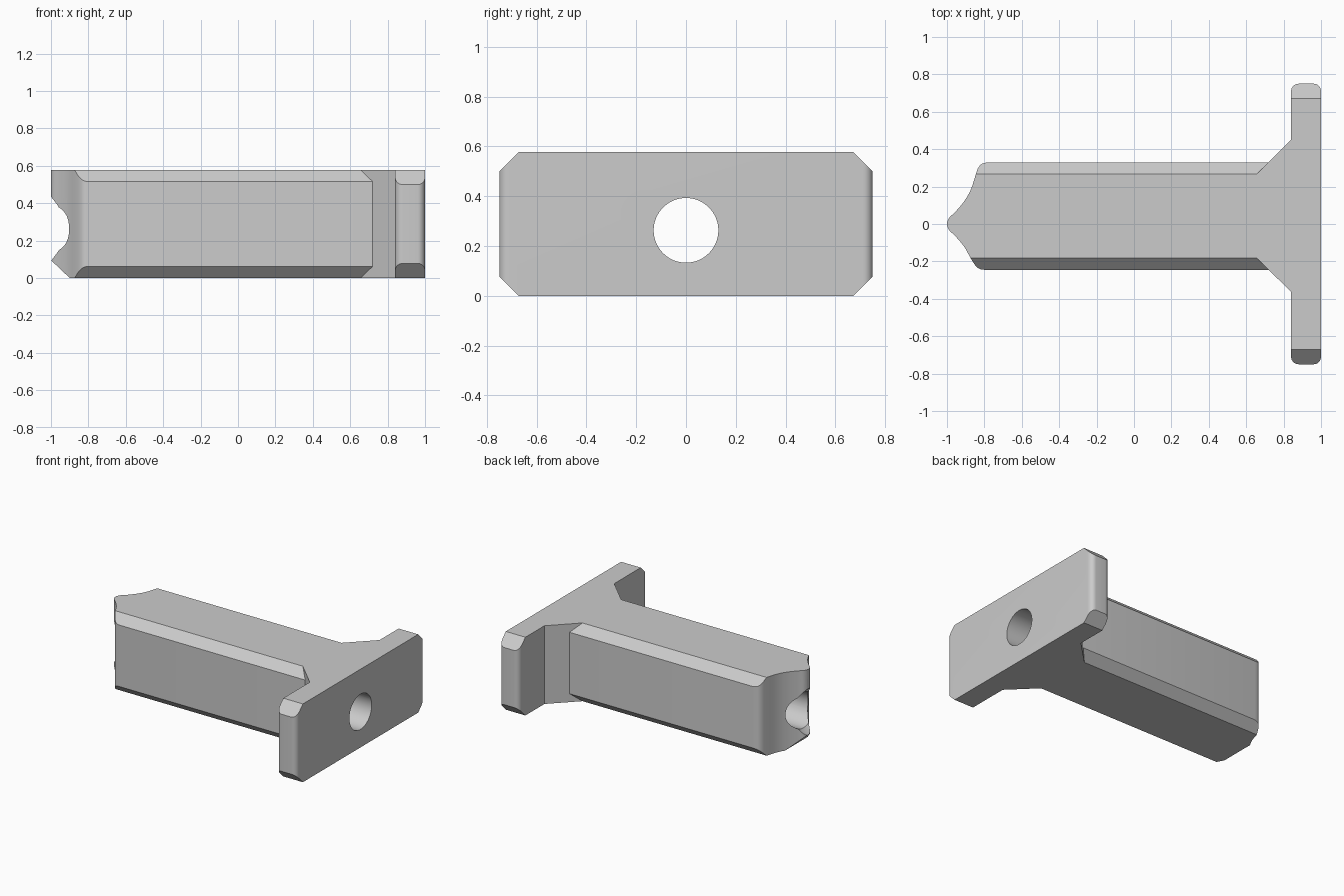
import bpy
import bmesh
from math import cos, sin, pi
from mathutils import Matrix, Vector

cube = bpy.data.objects.get("Cube")
if cube:
    bpy.data.objects.remove(cube)

HEIGHT = 0.577
HOLE_Z = 0.263
HOLE_R = 0.13

grey = bpy.data.materials.new("plain grey")
grey.use_nodes = True
colour = (0.6, 0.6, 0.6, 1)
grey.diffuse_color = colour
grey.node_tree.nodes["Principled BSDF"].inputs["Base Color"].default_value = colour


def finish(name, bm):
    bmesh.ops.recalc_face_normals(bm, faces=bm.faces)
    mesh = bpy.data.meshes.new(name)
    bm.to_mesh(mesh)
    bm.free()
    mesh.materials.append(grey)
    obj = bpy.data.objects.new(name, mesh)
    bpy.context.collection.objects.link(obj)
    return obj


def prism(name, outline, axis, low, high):
    """Extrude a closed 2D outline along x (outline in yz), y (xz) or z (xy)."""
    place = {"x": lambda a, b, t: (t, a, b),
             "y": lambda a, b, t: (a, t, b),
             "z": lambda a, b, t: (a, b, t)}[axis]
    bm = bmesh.new()
    face = bm.faces.new([bm.verts.new(place(a, b, low)) for a, b in outline])
    new = bmesh.ops.extrude_face_region(bm, geom=[face])["geom"]
    shift = Vector(place(0, 0, high - low))
    bmesh.ops.translate(bm, vec=shift, verts=[v for v in new if isinstance(v, bmesh.types.BMVert)])
    return finish(name, bm)


def cone_along_x(name, r_low, r_high, low, high):
    bm = bmesh.new()
    turn = Matrix.Translation(((low + high) / 2, 0, HOLE_Z)) @ Matrix.Rotation(pi / 2, 4, "Y")
    bmesh.ops.create_cone(bm, cap_ends=True, segments=64, radius1=r_low,
                          radius2=r_high, depth=high - low, matrix=turn)
    return finish(name, bm)


def combine(obj, other, operation):
    mod = obj.modifiers.new(operation.lower(), "BOOLEAN")
    mod.operation = operation
    mod.solver = "EXACT"
    mod.object = other
    bpy.context.view_layer.objects.active = obj
    bpy.ops.object.modifier_apply(modifier=mod.name)
    bpy.data.objects.remove(other)


def chamfer_profile(y_low, y_high, c):
    """Flat top and bottom with 45 degree flanks that cut the long edges."""
    h = HEIGHT / 2
    return [(y_low + c, 0), (y_high - c, 0), (y_high - c + h, h),
            (y_high - c, HEIGHT), (y_low + c, HEIGHT), (y_low + c - h, h)]


def arc(cx, cy, r, start, end, steps=8):
    return [(cx + r * cos(start + (end - start) * i / steps),
             cy + r * sin(start + (end - start) * i / steps)) for i in range(steps + 1)]


def smooth_path(points, steps=4):
    """Catmull-Rom curve through the points."""
    pts = [Vector(p) for p in points]
    pts = [2 * pts[0] - pts[1]] + pts + [2 * pts[-1] - pts[-2]]
    out = []
    for a, b, c, d in zip(pts, pts[1:], pts[2:], pts[3:]):
        for i in range(steps):
            t = i / steps
            out.append((b * 2 + (c - a) * t + (2 * a - 5 * b + 4 * c - d) * t * t
                        + (3 * b - a - 3 * c + d) * t ** 3) / 2)
    return [tuple(p) for p in out] + [tuple(pts[-2])]


# Long bar with a pointed, hollow-sided nose
Y_LOW, Y_HIGH = -0.245, 0.33
nose = smooth_path([(-0.80, Y_LOW), (-0.825, -0.24), (-0.847, -0.223), (-0.872, -0.185),
                    (-0.909, -0.12), (-0.957, -0.063), (-0.988, -0.033), (-1, 0),
                    (-0.988, 0.033), (-0.957, 0.063), (-0.909, 0.12), (-0.872, 0.185),
                    (-0.845, 0.268), (-0.832, 0.302), (-0.812, 0.322), (-0.78, Y_HIGH)])
body = prism("handle_body", nose + [(0.92, Y_HIGH), (0.92, Y_LOW)], "z", -0.1, 0.7)
combine(body, prism("bar_profile", chamfer_profile(Y_LOW, Y_HIGH, 0.062), "x", -1.2, 1.2), "INTERSECT")

# Flared gusset between bar and end plate
gusset = prism("gusset", [(0.657, -0.183), (0.84, -0.363), (0.93, -0.363),
                          (0.93, 0.45), (0.84, 0.45), (0.657, 0.268)], "z", 0, HEIGHT)
combine(body, gusset, "UNION")

# End plate with rounded upright edges and cut corners
R = 0.04
corners = [(1 - R, 0.75 - R, 0), (0.84 + R, 0.75 - R, 1),
           (0.84 + R, R - 0.75, 2), (1 - R, R - 0.75, 3)]
rounded = [p for x, y, q in corners for p in arc(x, y, R, q * pi / 2, (q + 1) * pi / 2)]
plate = prism("end_plate", rounded, "z", -0.1, 0.7)
combine(plate, prism("plate_profile", chamfer_profile(-0.75, 0.75, 0.078), "x", 0.5, 1.2), "INTERSECT")
combine(body, plate, "UNION")

# Lower nose chamfer, through bore and countersunk mouth
combine(body, prism("nose_cutter", [(-1.1, -0.19), (-0.7, -0.19), (-1.1, 0.19)],
                    "y", -0.5, 0.5), "DIFFERENCE")
combine(body, cone_along_x("bore_cutter", HOLE_R, HOLE_R, -1.2, 1.2), "DIFFERENCE")
combine(body, cone_along_x("mouth_cutter", 0.222, 0.072, -1.05, -0.9), "DIFFERENCE")

bpy.ops.object.select_all(action="DESELECT")
body.select_set(True)
bpy.context.view_layer.objects.active = body
bpy.ops.object.shade_smooth_by_angle(angle=pi / 6)
